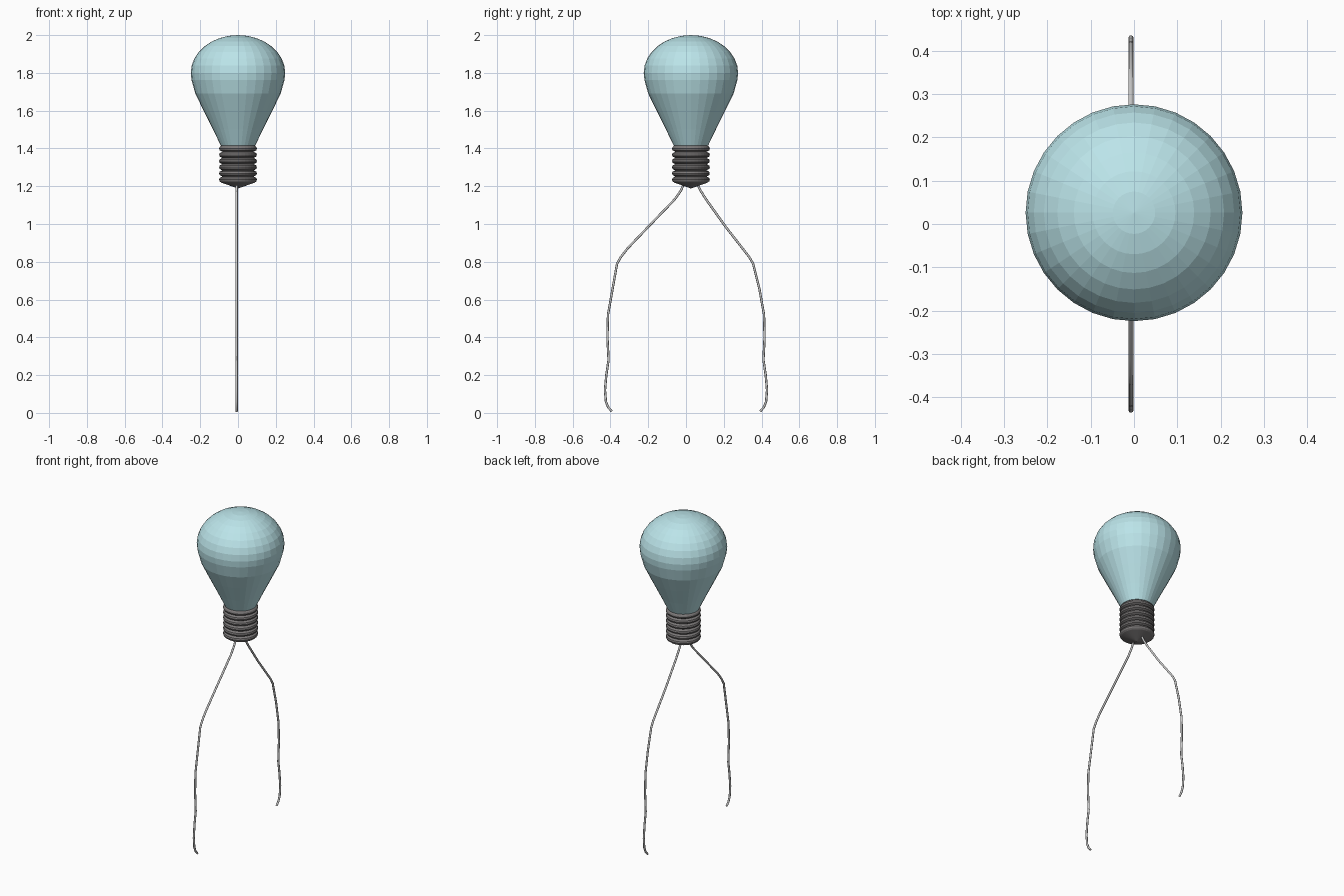
import bpy, bmesh, math

if "Cube" in bpy.data.objects:
    bpy.data.objects.remove(bpy.data.objects["Cube"])

CY = 0.026  # bulb axis in y


def material(name, color):
    m = bpy.data.materials.new(name)
    m.diffuse_color = (*color, 1)
    m.use_nodes = True
    m.node_tree.nodes["Principled BSDF"].inputs["Base Color"].default_value = m.diffuse_color
    return m


def lathe(name, profile, sides, mat):
    """Revolve (radius, z) points about the bulb axis; zero radius makes a pole."""
    bm = bmesh.new()
    rings = []
    for r, z in profile:
        n = 1 if r == 0 else sides
        rings.append([bm.verts.new((r * math.cos(2 * math.pi * i / sides),
                                    r * math.sin(2 * math.pi * i / sides), z))
                      for i in range(n)])
    for a, b in zip(rings, rings[1:]):
        for i in range(sides):
            j = (i + 1) % sides
            quad = [a[i % len(a)], a[j % len(a)], b[j % len(b)], b[i % len(b)]]
            bm.faces.new(list(dict.fromkeys(quad)))
    bmesh.ops.recalc_face_normals(bm, faces=bm.faces)
    mesh = bpy.data.meshes.new(name)
    bm.to_mesh(mesh)
    bm.free()
    mesh.materials.append(mat)
    ob = bpy.data.objects.new(name, mesh)
    ob.location.y = CY
    bpy.context.collection.objects.link(ob)
    return ob


def wire(name, points):
    """Thin round tube along (y, z) points."""
    cu = bpy.data.curves.new(name, 'CURVE')
    cu.dimensions = '3D'
    cu.bevel_depth = 0.0062
    cu.bevel_resolution = 2
    cu.use_fill_caps = True
    sp = cu.splines.new('POLY')
    sp.points.add(len(points) - 1)
    for p, (y, z) in zip(sp.points, points):
        p.co = (-0.007, y, z, 1)
    ob = bpy.data.objects.new(name, cu)
    bpy.context.collection.objects.link(ob)


glass = material("pale_teal", (0.50, 0.78, 0.82))
metal = material("dark_metal", (0.20, 0.19, 0.19))

# Glass: flattened half dome flowing into a tapered neck
dome = [(0.25 * math.sin(k * math.pi / 16) if k else 0, 1.8 + 0.2 * math.cos(k * math.pi / 16))
        for k in range(9)]
neck = [(0.246, 1.762), (0.226, 1.69), (0.182, 1.60), (0.132, 1.50), (0.091, 1.415), (0, 1.415)]
lathe("glass_bulb", dome + neck, 32, glass)

# Screw cap: six rounded ridges and a shallow cone underneath
cap = [(0, 1.415), (0.088, 1.415)]
pitch = 0.0328
for k in range(6):
    z = 1.399 - k * pitch
    cap += [(0.097, z + 0.009), (0.1, z), (0.097, z - 0.009)]
    if k < 5:
        cap.append((0.083, z - pitch / 2))
cap += [(0.088, 1.219), (0, 1.188)]
lathe("screw_cap", cap, 32, metal)

# Lead wires: same lower bends, different roots under the cap
lower = [(0.388, 0.66), (0.413, 0.52), (0.416, 0.40), (0.410, 0.28), (0.422, 0.20),
         (0.429, 0.12), (0.424, 0.06), (0.412, 0.03), (0.393, 0.008)]
left = [(0.01, 1.215), (0.028, 1.175), (0.06, 1.13), (0.20, 0.985), (0.31, 0.87), (0.345, 0.825), (0.365, 0.79)]
right = [(0.058, 1.215), (0.078, 1.175), (0.11, 1.125), (0.21, 0.985), (0.30, 0.87), (0.335, 0.825), (0.355, 0.79)]
wire("front_lead_wire", [(-y, z) for y, z in left + lower])
wire("back_lead_wire", right + lower)
